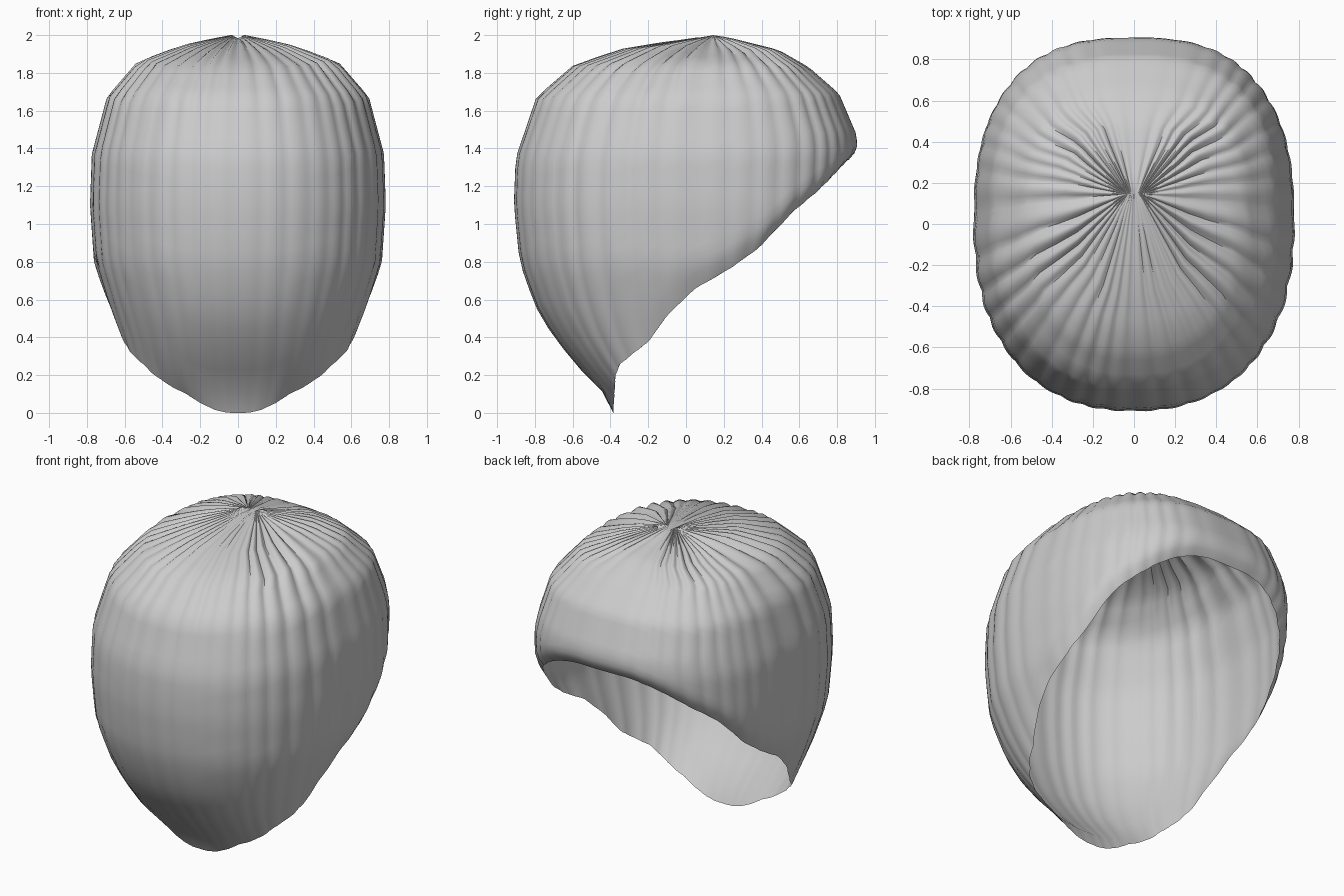
import bpy, bmesh
from math import sin, cos, pi, copysign

cube = bpy.data.objects.get("Cube")
if cube:
    bpy.data.objects.remove(cube)


def lerp(keys, v):
    """Piecewise linear lookup in a list of rising (key, value) pairs."""
    if v <= keys[0][0]:
        return keys[0][1]
    for (a, p), (b, q) in zip(keys, keys[1:]):
        if v <= b:
            return p + (q - p) * (v - a) / (b - a)
    return keys[-1][1]


# Profiles by height: half width, front depth, back depth and section centre
WIDTH = [(0, .42), (.2, .57), (.38, .625), (.57, .69), (.8, .76), (1.1, .78),
         (1.37, .77), (1.67, .69), (1.85, .53), (1.93, .31), (2, .04)]
FRONT = [(0, -.385), (.1, -.43), (.22, -.55), (.4, -.7), (.57, -.8), (.8, -.88),
         (1.1, -.91), (1.35, -.9), (1.67, -.79), (1.84, -.59), (1.93, -.31), (2, .145)]
BACK = [(.6, .75), (1, .89), (1.4, .91), (1.48, .9), (1.69, .81), (1.83, .65),
        (1.92, .49), (2, .145)]
CENTRE = [(1.5, 0), (1.8, .04), (1.93, .09), (2, .145)]
# Height of the open rim by depth
RIM = [(-.385, 0), (-.375, .2), (-.35, .26), (-.2, .38), (-.1, .52), (.05, .66),
       (.25, .77), (.4, .87), (.6, 1.07), (.75, 1.19), (.9, 1.34)]
COLUMNS, ROWS, FOLDS = 240, 26, 40


def section(angle, z):
    """Point on the rounded-square section; angle 0 is the front."""
    s, c = sin(angle), cos(angle)
    power = 2 / (2.3 if c > 0 else 2.6)
    across = copysign(abs(s) ** power, s)
    along = abs(c) ** power
    mid = lerp(CENTRE, z)
    end = lerp(FRONT if c > 0 else BACK, z)
    return lerp(WIDTH, z) * across, mid + (end - mid) * along


def rim_height(angle):
    z = 1.9
    while z > 0 and z > lerp(RIM, section(angle, z)[1]):
        z -= .003
    return max(z, 0)


def fold(angle):
    """Irregular gathered pleats, softer at the front and back."""
    wave = abs(sin(FOLDS / 2 * angle + .6 * sin(3 * angle) + .4 * sin(7 * angle + 1)))
    strength = .35 + .65 * abs(sin(angle)) ** .7
    return (wave - .6) * strength * (.8 + .3 * sin(5 * angle + 2))


# Gathered shell, open below and behind
bm = bmesh.new()
grid = []
for i in range(COLUMNS):
    angle = 2 * pi * i / COLUMNS
    low, pleat = rim_height(angle), fold(angle)
    back = min(1, max(0, .35 - cos(angle)) * 1.5)
    column = []
    for j in range(ROWS + 1):
        t = (j / ROWS) ** 1.5
        z = 2 - (2 - low) * t
        x, y = section(angle, z)
        # rim curls inward along the sides and back
        curl = max(0, (t - .86) / .14) ** 2 * .05 * back
        # pleats are deepest on the crown and fade downward
        depth = .022 * min(1, t * 20) * (1 - .6 * t)
        size = 1 + depth * pleat - curl
        lift = .035 * pleat * min(1, t * 30) * max(0, 1 - t * 3.5)
        notch = .02 * max(0, 1 - abs(x) / .03) * max(0, 1 - t * 60)
        column.append(bm.verts.new((x * size, y * size, min(2, z + lift - notch))))
    grid.append(column)
for a, b in zip(grid, grid[1:] + grid[:1]):
    for j in range(ROWS):
        bm.faces.new((a[j], a[j + 1], b[j + 1], b[j]))
bmesh.ops.remove_doubles(bm, verts=bm.verts, dist=.0005)

mesh = bpy.data.meshes.new("pleated_shell")
bm.to_mesh(mesh)
bm.free()
shell = bpy.data.objects.new("pleated_shell", mesh)
bpy.context.collection.objects.link(shell)

grey = bpy.data.materials.new("light_grey")
grey.use_nodes = True
colour = (.6, .6, .6, 1)
grey.diffuse_color = colour
grey.node_tree.nodes["Principled BSDF"].inputs["Base Color"].default_value = colour
mesh.materials.append(grey)

bpy.context.view_layer.objects.active = shell
shell.select_set(True)
bpy.ops.object.shade_smooth_by_angle(angle=pi / 3)
